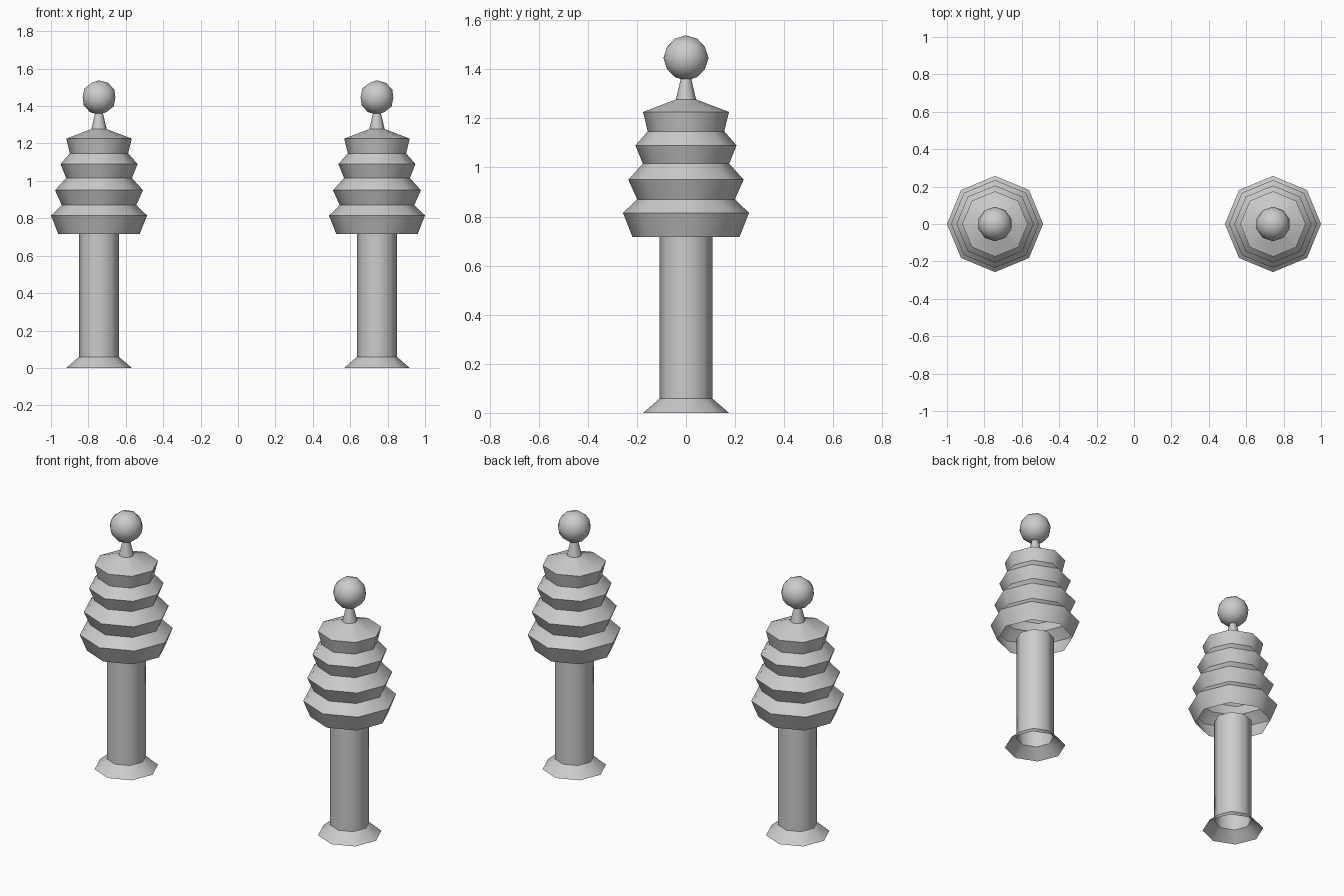
import bpy, bmesh, math

if "Cube" in bpy.data.objects:
    bpy.data.objects.remove(bpy.data.objects["Cube"])

SIDES = 8
OFFSET = 0.743          # distance of each post from the centre

stone = bpy.data.materials.new("grey stone")
stone.diffuse_color = (0.6, 0.6, 0.6, 1)
stone.use_nodes = True
stone.node_tree.nodes["Principled BSDF"].inputs["Base Color"].default_value = stone.diffuse_color


def finish(bm, name, x):
    """Turn a bmesh into a named object standing at x."""
    mesh = bpy.data.meshes.new(name)
    bm.to_mesh(mesh)
    bm.free()
    mesh.materials.append(stone)
    obj = bpy.data.objects.new(name, mesh)
    obj.location.x = x
    bpy.context.collection.objects.link(obj)


def lathe(name, profile, x):
    """Open eight-sided shell from (radius, height) pairs, with sharp rings."""
    bm = bmesh.new()
    rings = []
    for r, z in profile:
        angles = [2 * math.pi * i / SIDES for i in range(SIDES)]
        rings.append([bm.verts.new((r * math.cos(a), r * math.sin(a), z)) for a in angles])
    for low, high in zip(rings, rings[1:]):
        for i in range(SIDES):
            j = (i + 1) % SIDES
            bm.faces.new((low[i], low[j], high[j], high[i])).smooth = True
    for e in bm.edges:
        a, b = e.verts
        e.smooth = abs(a.co.z - b.co.z) > 1e-4
    finish(bm, name, x)


def ball(name, radius, height, x):
    bm = bmesh.new()
    bmesh.ops.create_icosphere(bm, subdivisions=2, radius=radius)
    bmesh.ops.translate(bm, verts=bm.verts, vec=(0, 0, height))
    for f in bm.faces:
        f.smooth = True
    finish(bm, name, x)


# Flared foot running into the straight column
column = [(0.175, 0), (0.108, 0.058), (0.108, 0.717)]

# Four stacked tiers, then the sloping roof and tapered neck
tiers = [(0.218, 0.717), (0.257, 0.815),
         (0.199, 0.87), (0.235, 0.95),
         (0.176, 1.015), (0.206, 1.09),
         (0.156, 1.147), (0.175, 1.226),
         (0.041, 1.277), (0.021, 1.362)]

for side, x in (("left", -OFFSET), ("right", OFFSET)):
    lathe(side + "_column", column, x)
    lathe(side + "_tiered_top", tiers, x)
    ball(side + "_ball_finial", 0.092, 1.446, x)
